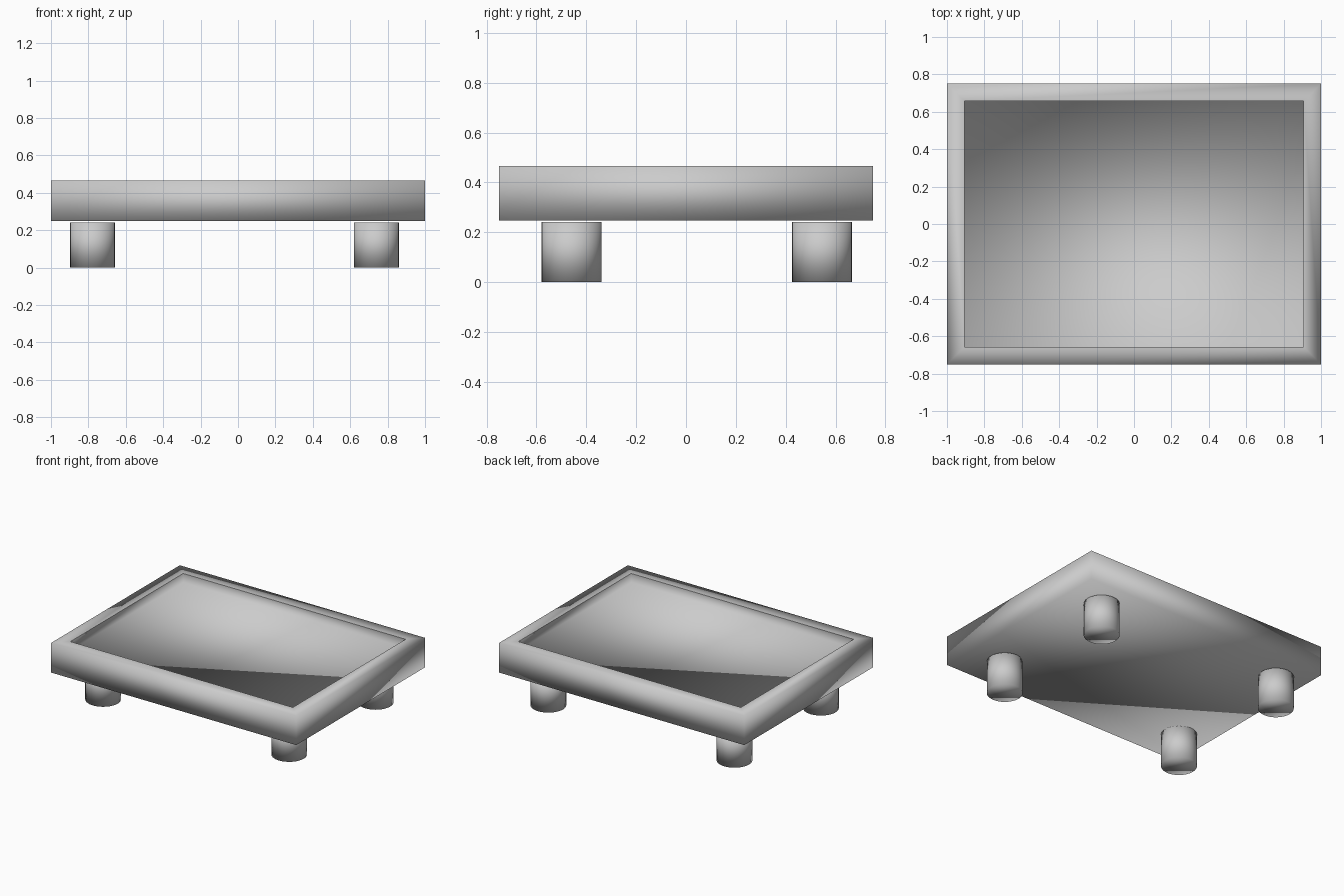
import bpy
import bmesh

cube = bpy.data.objects.get("Cube")
if cube:
    bpy.data.objects.remove(cube, do_unlink=True)

GREY = (0.6, 0.6, 0.6, 1.0)
grey = bpy.data.materials.new("plain grey")
grey.use_nodes = True
grey.diffuse_color = GREY
grey.node_tree.nodes["Principled BSDF"].inputs["Base Color"].default_value = GREY


def add_object(name, bm, location):
    """Turn a bmesh into a smooth, grey object."""
    mesh = bpy.data.meshes.new(name)
    for face in bm.faces:
        face.smooth = True
    bm.to_mesh(mesh)
    bm.free()
    mesh.materials.append(grey)
    obj = bpy.data.objects.new(name, mesh)
    obj.location = location
    bpy.context.collection.objects.link(obj)
    return obj


# Tray: a slab whose top is inset to a rim and sunk to a floor
WIDTH, DEPTH, BOTTOM, TOP = 2.0, 1.5, 0.248, 0.466
RIM, RECESS = 0.093, 0.066
bm = bmesh.new()
bmesh.ops.create_cube(bm, size=1)
bmesh.ops.scale(bm, vec=(WIDTH, DEPTH, TOP - BOTTOM), verts=bm.verts)
top = max(bm.faces, key=lambda f: f.calc_center_median().z)
bmesh.ops.inset_region(bm, faces=[top], thickness=RIM, use_even_offset=True)
rim_edges = list(top.edges)
sunk = bmesh.ops.extrude_discrete_faces(bm, faces=[top])["faces"][0]
bmesh.ops.translate(bm, vec=(0, 0, -RECESS), verts=sunk.verts)
bmesh.ops.recalc_face_normals(bm, faces=bm.faces)
# The inner lip of the rim is a crisp edge
for edge in bm.edges:
    inside = all(abs(v.co.x) < WIDTH / 2 - RIM / 2 for v in edge.verts)
    at_top = all(v.co.z > (TOP - BOTTOM) / 2 - RECESS / 2 for v in edge.verts)
    if inside and at_top:
        edge.smooth = False
add_object("tray", bm, (0, 0, (BOTTOM + TOP) / 2))

# Legs: four round posts stopping just short of the tray
RADIUS, HEIGHT = 0.12, 0.242
for side, x in (("right", -0.778), ("left", 0.74)):
    for end, y in (("front", -0.46), ("back", 0.546)):
        bm = bmesh.new()
        bmesh.ops.create_cone(bm, cap_ends=True, segments=32,
                              radius1=RADIUS, radius2=RADIUS, depth=HEIGHT)
        add_object(f"{end}_{side}_leg", bm, (x, y, HEIGHT / 2))
